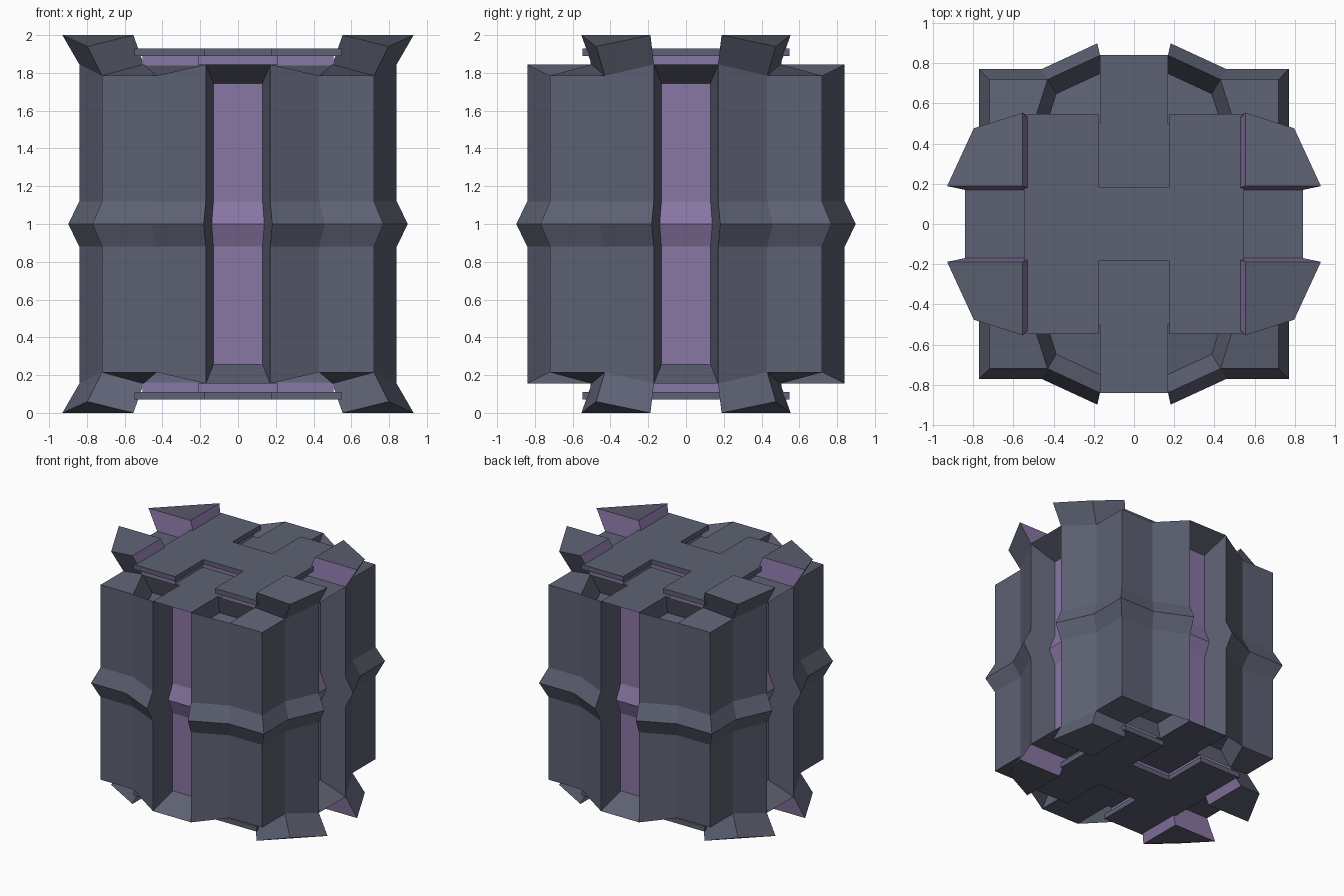
import bpy, bmesh

if "Cube" in bpy.data.objects:
    bpy.data.objects.remove(bpy.data.objects["Cube"])

def material(name, rgb):
    m = bpy.data.materials.new(name)
    m.diffuse_color = (*rgb, 1)
    m.use_nodes = True
    m.node_tree.nodes["Principled BSDF"].inputs["Base Color"].default_value = m.diffuse_color
    return m

GREY = material("slate", (0.11, 0.12, 0.17))
PURPLE = material("purple", (0.25, 0.18, 0.37))

def rot(p, k):
    x, y = p
    for _ in range(k % 4):
        x, y = -y, x
    return x, y

def face(bm, pts, mat=0):
    bm.faces.new([bm.verts.new(p) for p in pts]).material_index = mat

def finish(bm, name):
    bmesh.ops.remove_doubles(bm, verts=bm.verts, dist=0.0005)
    bmesh.ops.recalc_face_normals(bm, faces=bm.faces)
    me = bpy.data.meshes.new(name)
    bm.to_mesh(me)
    bm.free()
    me.materials.append(GREY)
    me.materials.append(PURPLE)
    ob = bpy.data.objects.new(name, me)
    bpy.context.collection.objects.link(ob)
    return ob

# One side of the plan outline; turned four times it closes the ring
SIDE = [(0.84, -0.17), (0.84, 0.17), (0.72, 0.43), (0.72, 0.72), (0.43, 0.72)]
TOPS = [1.845, 1.845, 1.785, 1.785, 1.785]
SLOT = [(0.645, -0.13), (0.645, 0.13)]
HIGH = 1.845

def column(p, top):
    """Points up the wall, with the flared ridge at mid height."""
    levels = [(2 - top, 1), (0.88, 1), (1.0, 1.07), (1.12, 1), (top, 1)]
    return [(p[0] * s, p[1] * s, z) for z, s in levels]

def wall(bm, a, b, mat=0):
    for i in range(len(a) - 1):
        face(bm, [a[i], b[i], b[i + 1], a[i + 1]], mat)

body = bmesh.new()

# Side walls and recessed purple slots
ring = [column(rot(p, k), t) for k in range(4) for p, t in zip(SIDE, TOPS)]
for i in range(20):
    a, b = ring[i], ring[(i + 1) % 20]
    if i % 5:
        wall(body, a, b)
        continue
    c, d = (column(rot(p, i // 5), 1.745) for p in SLOT)
    wall(body, a, c)
    wall(body, c, d, 1)
    wall(body, d, b)
    for e in (0, -1):
        face(body, [a[e], b[e], d[e], c[e]])

# Ends: flared claws on the x sides, sunken pockets on the y sides
def claw_or_pocket(bm, base, raised, up):
    s, dz = (1.107, 0.155) if raised else (0.9, -0.155)
    tip = [(x * s, y * s, z + dz * up) for x, y, z in base]
    for j in range(4):
        n = (j + 1) % 4
        face(bm, [base[j], base[n], tip[n], tip[j]], 1 if raised and j > 1 else 0)
    face(bm, tip)

for up, e in ((1, -1), (-1, 0)):
    zc = HIGH if up > 0 else 2 - HIGH
    centre = []
    for k in range(4):
        A = [ring[(5 * k + j) % 20][e] for j in range(6)]
        i0, i1, c, n0 = [(*p, zc) for p in (rot((0.5, -0.17), k), rot((0.5, 0.17), k),
                                            rot((0.5, 0.5), k), rot((0.5, -0.17), k + 1))]
        face(body, [A[0], A[1], i1, i0])
        face(body, [A[2], A[3], A[4], c])
        claw_or_pocket(body, [A[1], A[2], c, i1], k % 2 == 0, up)
        claw_or_pocket(body, [A[5], A[4], c, n0], k % 2 == 1, up)
        centre += [i0, i1, c]
    face(body, centre)
finish(body, "crate_body")

# Notched end plates and the purple spacers beneath them
def notched_plate(name, half, nx, ny, z0, z1, mat):
    prof = [(half, -half), (half, half), (nx, half), (nx, ny), (-nx, ny), (-nx, half),
            (-half, half), (-half, -half), (-nx, -half), (-nx, -ny), (nx, -ny), (nx, -half)]
    bm = bmesh.new()
    for z in (z0, z1):
        face(bm, [(x, y, z) for x, y in prof], mat)
    for i in range(12):
        p, q = prof[i], prof[(i + 1) % 12]
        face(bm, [(*p, z0), (*q, z0), (*q, z1), (*p, z1)], mat)
    finish(bm, name)

for end in ("top", "bottom"):
    z = (lambda h: h) if end == "top" else (lambda h: 2 - h)
    notched_plate(end + "_plate", 0.547, 0.177, 0.185, z(1.89), z(1.93), 0)
    notched_plate(end + "_spacer", 0.505, 0.21, 0.15, z(1.84), z(1.89), 1)
